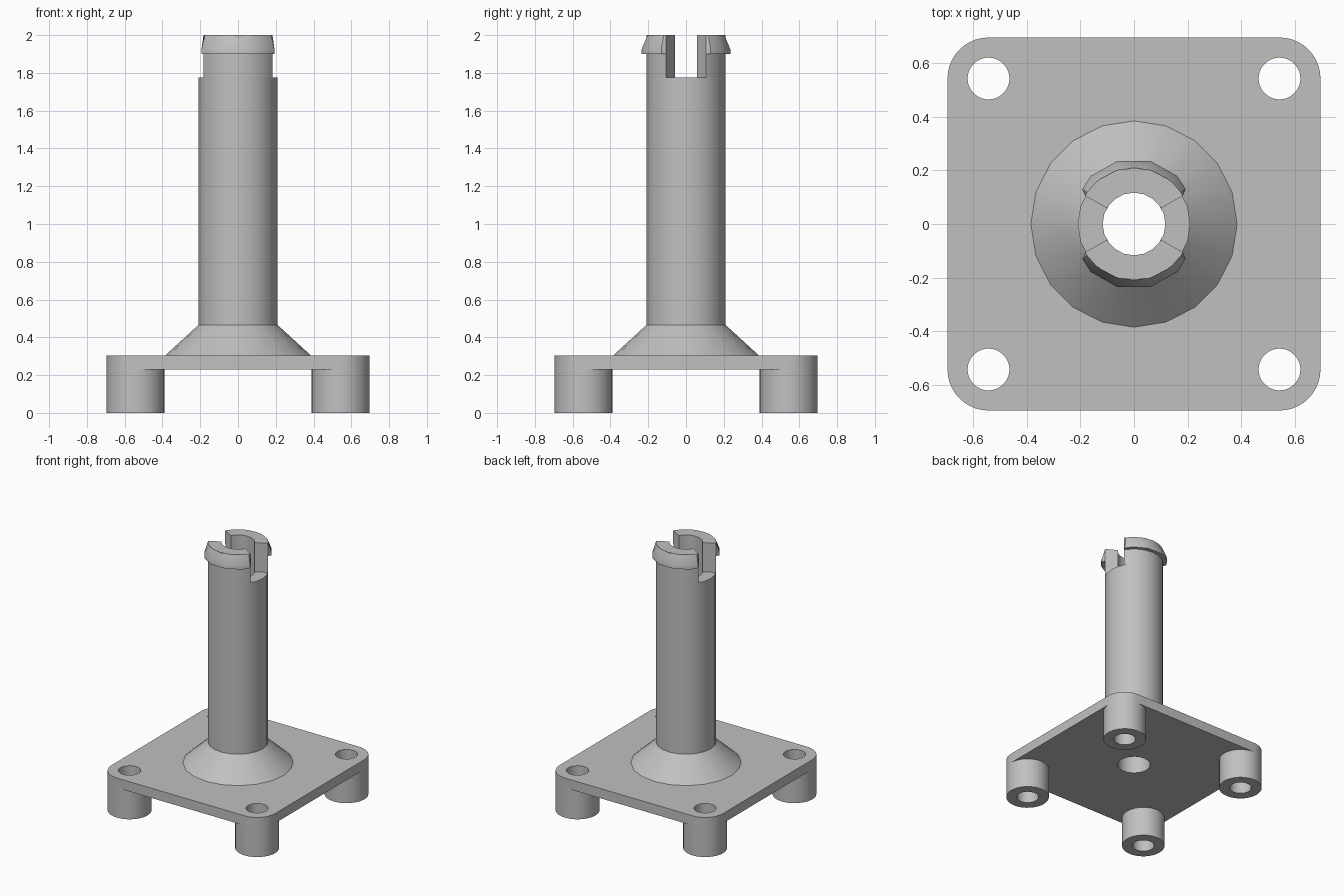
import bpy, bmesh
from math import sin, cos, radians
from mathutils import Vector

old = bpy.data.objects.get("Cube")
if old:
    bpy.data.objects.remove(old, do_unlink=True)

GREY = (0.53, 0.53, 0.53, 1.0)
mat = bpy.data.materials.new("plain grey")
mat.use_nodes = True
mat.diffuse_color = GREY
mat.node_tree.nodes["Principled BSDF"].inputs["Base Color"].default_value = GREY

FOOT, CORNER, SCREW = 0.543, 0.153, 0.078     # foot centre, foot radius, screw hole radius
SHAFT, BORE, SIDES = 0.21, 0.117, 20
Z_PLATE, Z_TOP, Z_CONE, Z_SLOT, Z_LIP, Z_END = 0.23, 0.305, 0.465, 1.775, 1.9, 2.0


def polar(r, deg, cx=0, cy=0):
    return (cx + r * cos(radians(deg)), cy + r * sin(radians(deg)))


def circle(r, n, cx=0, cy=0):
    return [polar(r, 360 * i / n, cx, cy) for i in range(n)]


def finish(obj):
    """Weld, fix normals, colour and shade a mesh object."""
    bm = bmesh.new()
    bm.from_mesh(obj.data)
    bmesh.ops.remove_doubles(bm, verts=bm.verts, dist=0.0001)
    bmesh.ops.recalc_face_normals(bm, faces=bm.faces)
    bm.to_mesh(obj.data)
    bm.free()
    obj.data.materials.clear()
    obj.data.materials.append(mat)
    bpy.ops.object.select_all(action="DESELECT")
    obj.select_set(True)
    bpy.context.view_layer.objects.active = obj
    bpy.ops.object.shade_smooth_by_angle(angle=radians(30))


def extrude(name, outlines, z0, z1):
    """Extrude flat outlines; inner outlines become holes."""
    curve = bpy.data.curves.new(name, "CURVE")
    curve.dimensions, curve.fill_mode = "2D", "BOTH"
    curve.extrude = (z1 - z0) / 2
    for pts in outlines:
        spline = curve.splines.new("POLY")
        spline.points.add(len(pts) - 1)
        for p, (x, y) in zip(spline.points, pts):
            p.co = (x, y, (0), 1)
        spline.use_cyclic_u = True
    obj = bpy.data.objects.new(name, curve)
    bpy.context.collection.objects.link(obj)
    bpy.ops.object.select_all(action="DESELECT")
    obj.select_set(True)
    bpy.context.view_layer.objects.active = obj
    bpy.ops.object.convert(target="MESH")
    obj = bpy.context.view_layer.objects.active
    for v in obj.data.vertices:
        v.co.z += (z0 + z1) / 2
    finish(obj)


def loft(name, rings, closed):
    """Skin matching cross-sections, capping the ends if open."""
    bm = bmesh.new()
    rows = [[bm.verts.new(Vector(p)) for p in ring] for ring in rings]
    n = len(rows[0])
    pairs = list(zip(rows, rows[1:])) + ([(rows[-1], rows[0])] if closed else [])
    for a, b in pairs:
        for i in range(n):
            j = (i + 1) % n
            bm.faces.new((a[i], a[j], b[j], b[i]))
    if not closed:
        bm.faces.new(rows[0])
        bm.faces.new(rows[-1])
    mesh = bpy.data.meshes.new(name)
    bm.to_mesh(mesh)
    bm.free()
    obj = bpy.data.objects.new(name, mesh)
    bpy.context.collection.objects.link(obj)
    finish(obj)


# Base plate with rounded corners, screw holes and centre bore
corners = [(1, 1), (-1, 1), (-1, -1), (1, -1)]
outline = [polar(CORNER, 90 * k + 9 * i, sx * FOOT, sy * FOOT)
           for k, (sx, sy) in enumerate(corners) for i in range(11)]
holes = [circle(SCREW, 40, sx * FOOT, sy * FOOT) for sx, sy in corners]
extrude("base_plate", [outline, circle(BORE, SIDES)] + holes, Z_PLATE, Z_TOP)

# Four hollow feet
for sx, sy in corners:
    name = ("front" if sy < 0 else "back") + ("_left" if sx > 0 else "_right") + "_foot"
    c = (sx * FOOT, sy * FOOT)
    extrude(name, [circle(CORNER, 40, *c), circle(SCREW, 40, *c)], 0, Z_PLATE)

# Flared collar and hollow shaft, turned from one profile
profile = [(BORE, Z_TOP), (0.385, Z_TOP), (SHAFT, Z_CONE), (SHAFT, Z_SLOT), (BORE, Z_SLOT)]
loft("collar_and_shaft", [[(*polar(r, 360 * i / SIDES), z) for r, z in profile]
                          for i in range(SIDES)], True)

# Two prongs above the side slots, each with a tapered snap lip
for name, turn in (("back", 0), ("front", 180)):
    angles = [30] + list(range(36, 150, 18)) + [150]
    arc = [polar(SHAFT, a + turn) for a in angles]
    arc += [polar(BORE, a + turn) for a in reversed(angles)]
    extrude(name + "_prong", [arc], Z_SLOT, Z_END)

    stations = [(30, 0.211), (34, 0.233), (48, 0.241), (75, 0.243)]
    stations += [(180 - a, r) for a, r in reversed(stations)]
    rings = []
    for a, r in stations:
        section = [(0.19, Z_LIP), (r, Z_LIP), (r, 1.925), (0.211, Z_END), (0.19, Z_END)]
        rings.append([(*polar(q, a + turn), z) for q, z in section])
    loft(name + "_snap_lip", rings, False)
